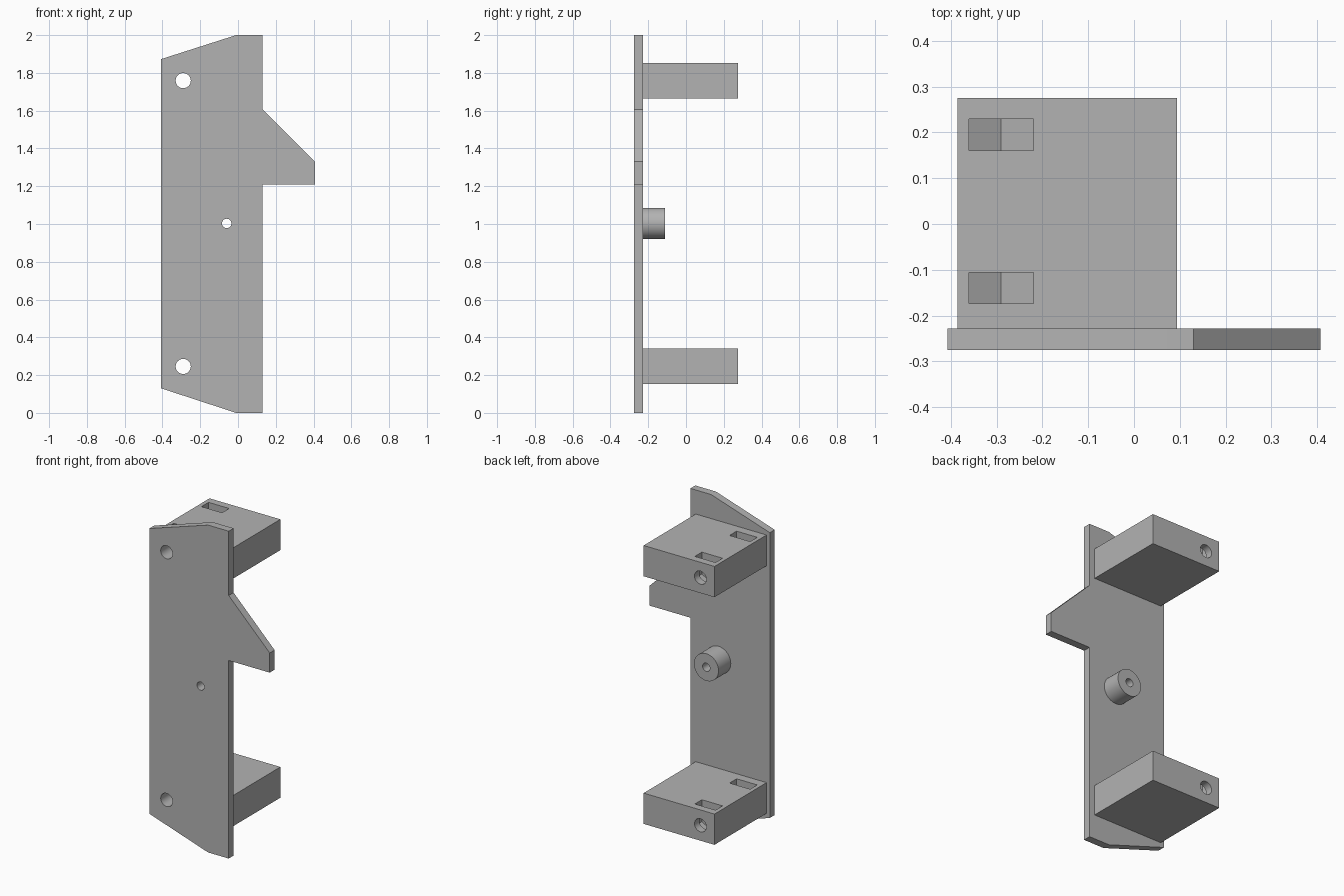
import bpy, bmesh, math

cube = bpy.data.objects.get("Cube")
if cube:
    bpy.data.objects.remove(cube, do_unlink=True)

grey = bpy.data.materials.new("plain grey")
grey.use_nodes = True
COLOUR = (0.45, 0.45, 0.45, 1)
grey.diffuse_color = COLOUR
grey.node_tree.nodes["Principled BSDF"].inputs["Base Color"].default_value = COLOUR

FRONT, PLATE_BACK, BACK = -0.275, -0.228, 0.275
HOLE_X = -0.29


def prism(name, outline, y0, y1):
    """Extrude an (x, z) outline from y0 to y1."""
    bm = bmesh.new()
    face = bm.faces.new([bm.verts.new((x, y0, z)) for x, z in outline])
    new = bmesh.ops.extrude_face_region(bm, geom=[face])["geom"]
    bmesh.ops.translate(bm, vec=(0, y1 - y0, 0),
                        verts=[v for v in new if isinstance(v, bmesh.types.BMVert)])
    bmesh.ops.recalc_face_normals(bm, faces=bm.faces)
    mesh = bpy.data.meshes.new(name)
    bm.to_mesh(mesh)
    bm.free()
    mesh.materials.append(grey)
    obj = bpy.data.objects.new(name, mesh)
    bpy.context.collection.objects.link(obj)
    return obj


def circle(x, z, r, n=48):
    return [(x + r * math.cos(math.tau * i / n), z + r * math.sin(math.tau * i / n))
            for i in range(n)]


def cut(obj, cutter):
    cutter.hide_render = True
    cutter.hide_set(True)
    cutter.display_type = "WIRE"
    mod = obj.modifiers.new("cut", "BOOLEAN")
    mod.operation = "DIFFERENCE"
    mod.solver = "EXACT"
    mod.object = cutter


def finish(obj):
    """Apply the cuts, drop the cutters and smooth only the round walls."""
    bpy.ops.object.select_all(action="DESELECT")
    bpy.context.view_layer.objects.active = obj
    obj.select_set(True)
    for mod in list(obj.modifiers):
        cutter = mod.object
        bpy.ops.object.modifier_apply(modifier=mod.name)
        bpy.data.objects.remove(cutter, do_unlink=True)
    bpy.ops.object.shade_smooth_by_angle(angle=math.radians(25))


# Back plate with chamfered corners and a side hook
plate = prism("mounting_plate", [
    (-0.407, 0.13), (-0.01, 0), (0.13, 0), (0.13, 1.21), (0.407, 1.21),
    (0.407, 1.33), (0.13, 1.607), (0.13, 2), (-0.01, 2), (-0.407, 1.873)],
    FRONT, PLATE_BACK)

# Upper and lower blocks, each with a bolt hole and two nut pockets open at the top
for label, z in (("lower", 0.246), ("upper", 1.759)):
    bottom, top = z - 0.094, z + 0.094
    block = prism(label + "_block",
                  [(-0.385, bottom), (0.094, bottom), (0.094, top), (-0.385, top)],
                  PLATE_BACK, BACK)
    bolt = circle(HOLE_X, z, 0.04)
    cut(plate, prism(label + "_plate_hole_cutter", bolt, FRONT - 0.1, PLATE_BACK + 0.1))
    cut(block, prism(label + "_bolt_cutter", bolt, FRONT - 0.1, BACK + 0.1))
    pocket = [(HOLE_X + x, z + dz) for x, dz in
              ((-0.07, 0.12), (-0.07, -0.04), (0, -0.08), (0.07, -0.04), (0.07, 0.12))]
    for y in (-0.14, 0.195):
        cut(block, prism(label + "_nut_pocket_cutter", pocket, y - 0.034, y + 0.034))
    finish(block)

# Round boss with a pilot hole running through the plate
boss = prism("round_boss", circle(-0.06, 1.003, 0.083, 64), PLATE_BACK, -0.11)
for part in (boss, plate):
    cut(part, prism("pilot_hole_cutter", circle(-0.06, 1.003, 0.025, 32), FRONT - 0.1, 0))
    finish(part)
